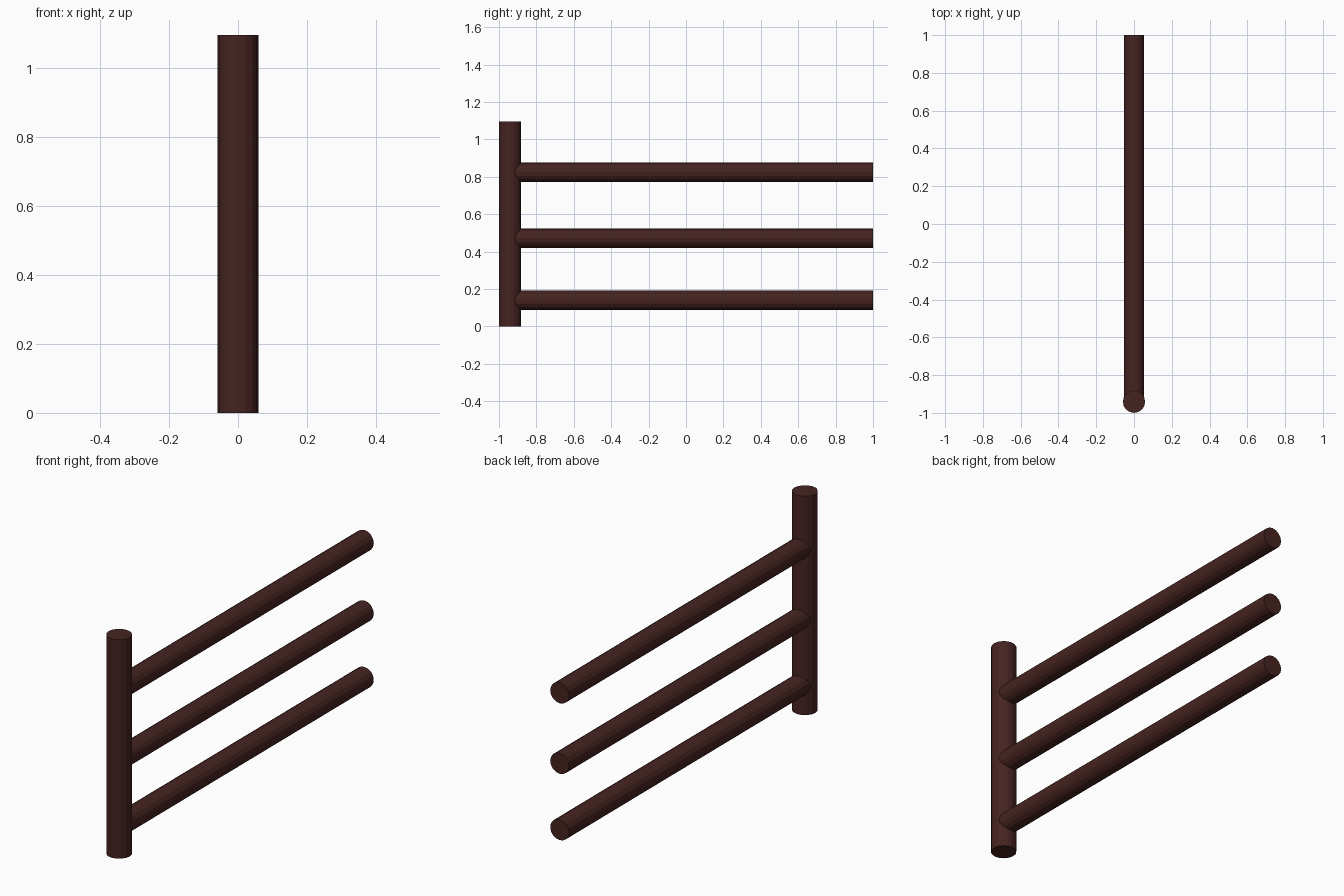
import bpy, math

if "Cube" in bpy.data.objects:
    bpy.data.objects.remove(bpy.data.objects["Cube"])

wood = bpy.data.materials.new("dark_wood")
wood.diffuse_color = (0.06, 0.017, 0.015, 1)
wood.use_nodes = True
wood.node_tree.nodes["Principled BSDF"].inputs["Base Color"].default_value = wood.diffuse_color


def pole(name, radius, length, location, rotation=(0, 0, 0)):
    bpy.ops.mesh.primitive_cylinder_add(vertices=16, radius=radius, depth=length,
                                        location=location, rotation=rotation)
    obj = bpy.context.object
    obj.name = name
    obj.data.materials.append(wood)
    return obj


# upright post at the front end
POST_Y, POST_R, POST_H = -0.941, 0.059, 1.096
pole("post", POST_R, POST_H, (0, POST_Y, POST_H / 2))

# three horizontal rails running back from the post
for label, z in (("lower", 0.14), ("middle", 0.472), ("upper", 0.825)):
    pole(label + "_rail", 0.052, 1 - POST_Y, (0, (1 + POST_Y) / 2, z),
         (math.pi / 2, 0, 0))
